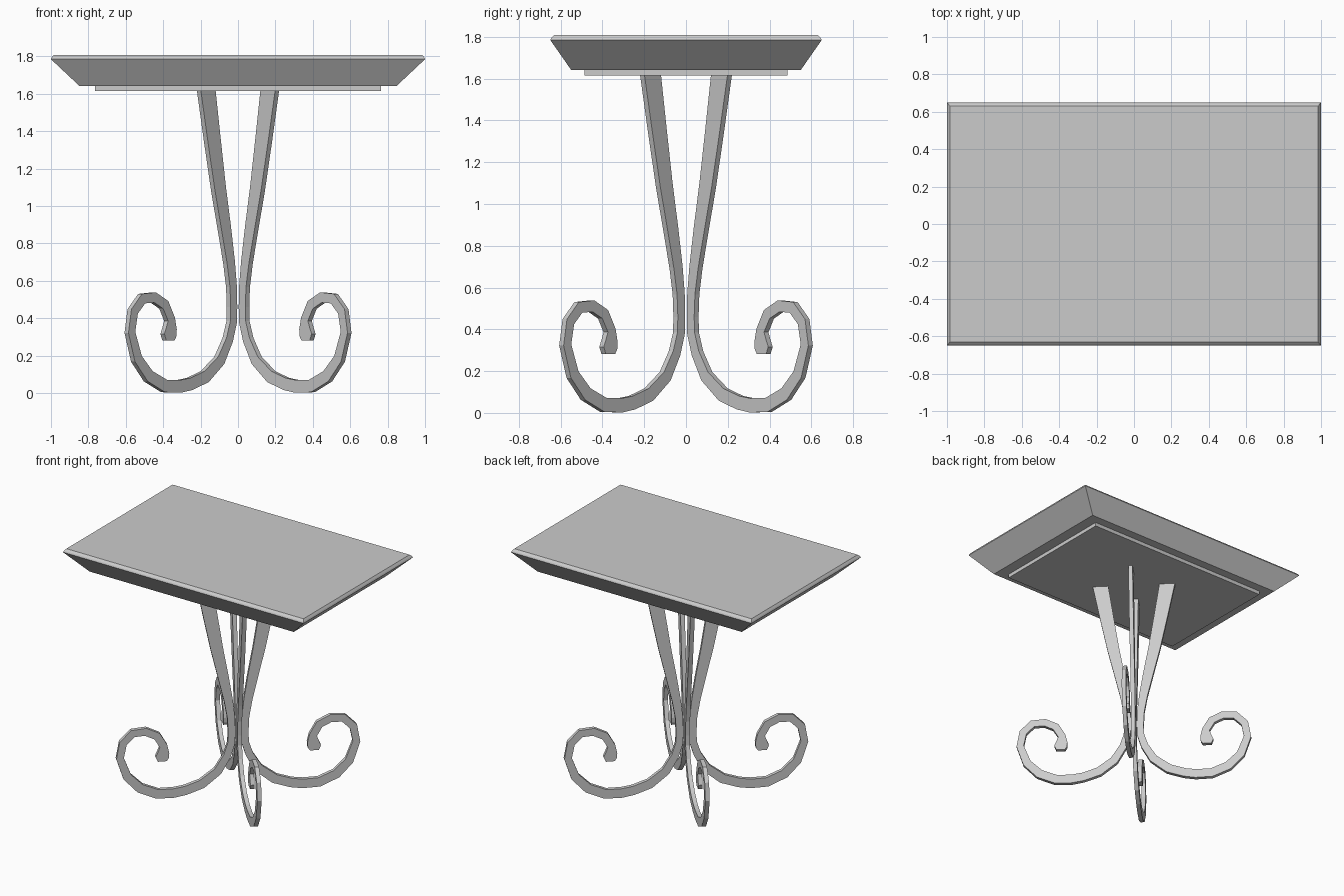
import bpy, bmesh, math
from mathutils import Vector

if "Cube" in bpy.data.objects:
    bpy.data.objects.remove(bpy.data.objects["Cube"])


def make_object(name, rings, rot=0.0):
    """Bridge a list of equal-sized closed rings and cap both ends."""
    bm = bmesh.new()
    vr = [[bm.verts.new(p) for p in ring] for ring in rings]
    n = len(vr[0])
    for a, b in zip(vr, vr[1:]):
        for i in range(n):
            j = (i + 1) % n
            bm.faces.new((a[i], a[j], b[j], b[i]))
    bm.faces.new(vr[0])
    bm.faces.new(vr[-1])
    bmesh.ops.recalc_face_normals(bm, faces=bm.faces)
    me = bpy.data.meshes.new(name)
    bm.to_mesh(me)
    bm.free()
    ob = bpy.data.objects.new(name, me)
    ob.rotation_euler.z = rot
    bpy.context.collection.objects.link(ob)
    return ob


def rect(hx, hy, z):
    return [(-hx, -hy, z), (hx, -hy, z), (hx, hy, z), (-hx, hy, z)]


# Tabletop with undercut sides and a small bevelled rim
make_object("tabletop", [rect(0.848, 0.55, 1.642), rect(1.0, 0.65, 1.785),
                         rect(0.995, 0.645, 1.795), rect(0.985, 0.63, 1.808)])

# Mounting plate under the top
make_object("mounting_plate", [rect(0.765, 0.485, 1.614), rect(0.765, 0.485, 1.645)])

# Scroll leg centre line: x offset, height, in-plane thickness
PATH = [(0.170, 1.620, 0.112), (0.137, 1.35, 0.098), (0.104, 1.09, 0.085),
        (0.073, 0.88, 0.073), (0.048, 0.70, 0.060), (0.035, 0.57, 0.052),
        (0.032, 0.46, 0.050), (0.034, 0.38, 0.050), (0.055, 0.285, 0.052),
        (0.100, 0.175, 0.060), (0.178, 0.088, 0.066), (0.258, 0.049, 0.066),
        (0.315, 0.036, 0.068), (0.395, 0.038, 0.068), (0.480, 0.090, 0.066),
        (0.543, 0.183, 0.060), (0.578, 0.325, 0.052), (0.563, 0.437, 0.054),
        (0.515, 0.505, 0.056), (0.453, 0.511, 0.056), (0.397, 0.472, 0.056),
        (0.366, 0.395, 0.054), (0.366, 0.345, 0.080), (0.372, 0.310, 0.092),
        (0.372, 0.281, 0.062)]
HALF_WIDTH = 0.015

pts = [Vector((x * math.sqrt(2), z)) for x, z, t in PATH]
rings = []
for i, p in enumerate(pts):
    d = (pts[min(i + 1, len(pts) - 1)] - pts[max(i - 1, 0)]).normalized()
    if i == 0 or i == len(pts) - 1:
        d = Vector((0, -1))
    n = Vector((-d.y, d.x)) * PATH[i][2] / 2
    a, b = p + n, p - n
    w = HALF_WIDTH
    rings.append([(a.x, -w, a.y), (a.x, w, a.y), (b.x, w, b.y), (b.x, -w, b.y)])

# Four legs on the diagonals
for k, name in enumerate(("back_right", "back_left", "front_left", "front_right")):
    make_object(name + "_leg", rings, math.radians(45 + 90 * k))
